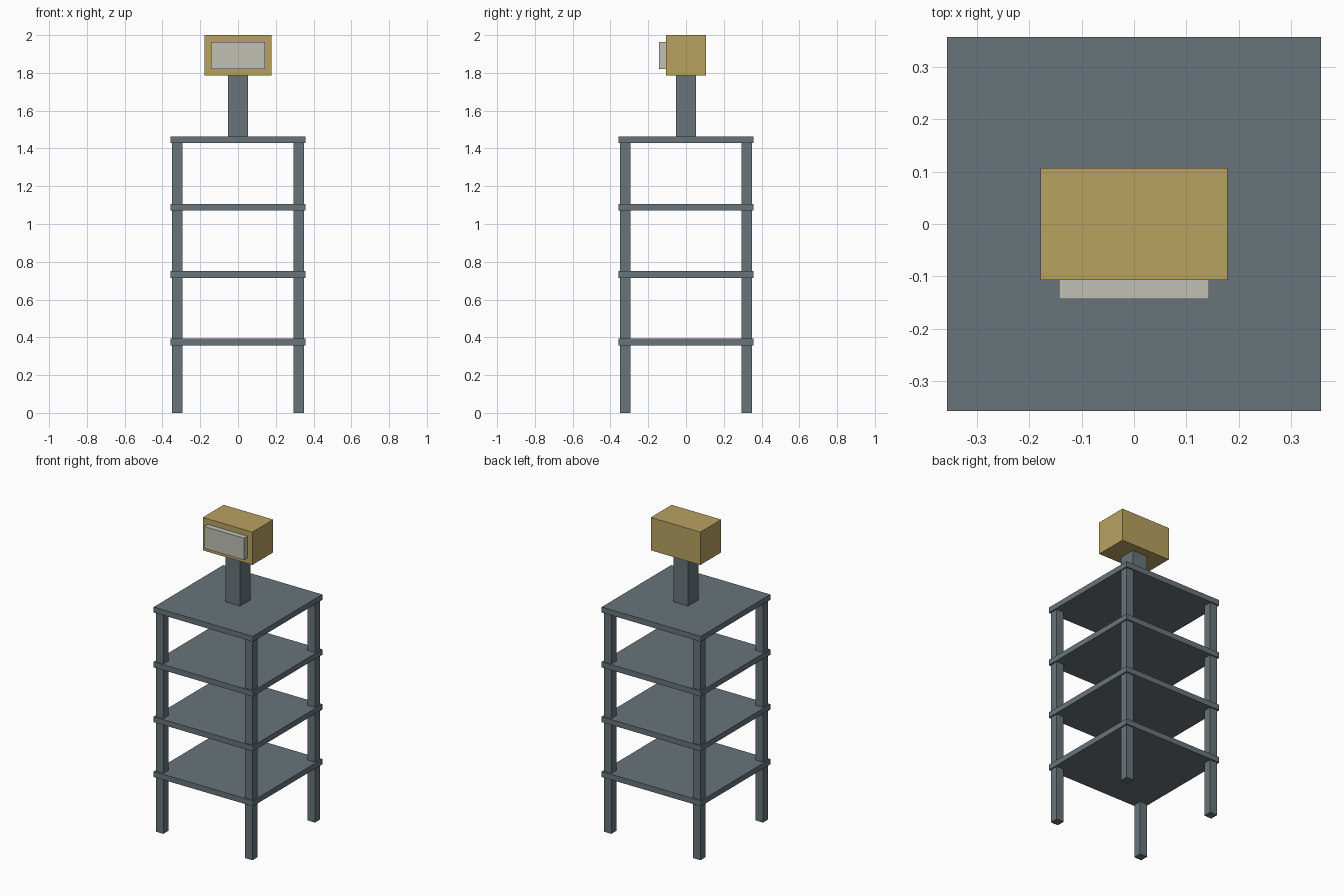
import bpy

cube = bpy.data.objects.get("Cube")
if cube:
    bpy.data.objects.remove(cube, do_unlink=True)

U = 2 / 5.6  # shelf spacing, the module all parts are sized from


def material(name, rgb):
    mat = bpy.data.materials.new(name)
    mat.use_nodes = True
    color = (*rgb, 1)
    mat.diffuse_color = color
    mat.node_tree.nodes["Principled BSDF"].inputs["Base Color"].default_value = color
    return mat


def box(name, center, size, mat):
    """Box with centre and size given in modules."""
    bpy.ops.mesh.primitive_cube_add(size=1, location=[c * U for c in center])
    obj = bpy.context.object
    obj.name = name
    obj.scale = [s * U for s in size]
    bpy.ops.object.transform_apply(location=False, rotation=False, scale=True)
    obj.data.materials.append(mat)
    return obj


steel = material("slate grey", (0.138, 0.175, 0.195))
gold = material("dull gold", (0.479, 0.361, 0.119))
pale = material("pale grey", (0.533, 0.533, 0.468))

# Four corner legs
for side, x in (("right", -0.9), ("left", 0.9)):
    for end, y in (("front", -0.9), ("back", 0.9)):
        box(f"{end}_{side}_leg", (x, y, 2.0), (0.15, 0.15, 4.0), steel)

# Four evenly spaced shelves
for level in range(1, 5):
    box(f"shelf_{level}", (0, 0, level + 0.05), (2, 2, 0.1), steel)

# Post carrying the head box
box("post", (0, 0, 4.55), (0.3, 0.3, 0.9), steel)
box("head_box", (0, 0, 5.3), (1.0, 0.6, 0.6), gold)

# Raised panel on the front of the head
box("front_panel", (0, -0.35, 5.3), (0.8, 0.1, 0.4), pale)
